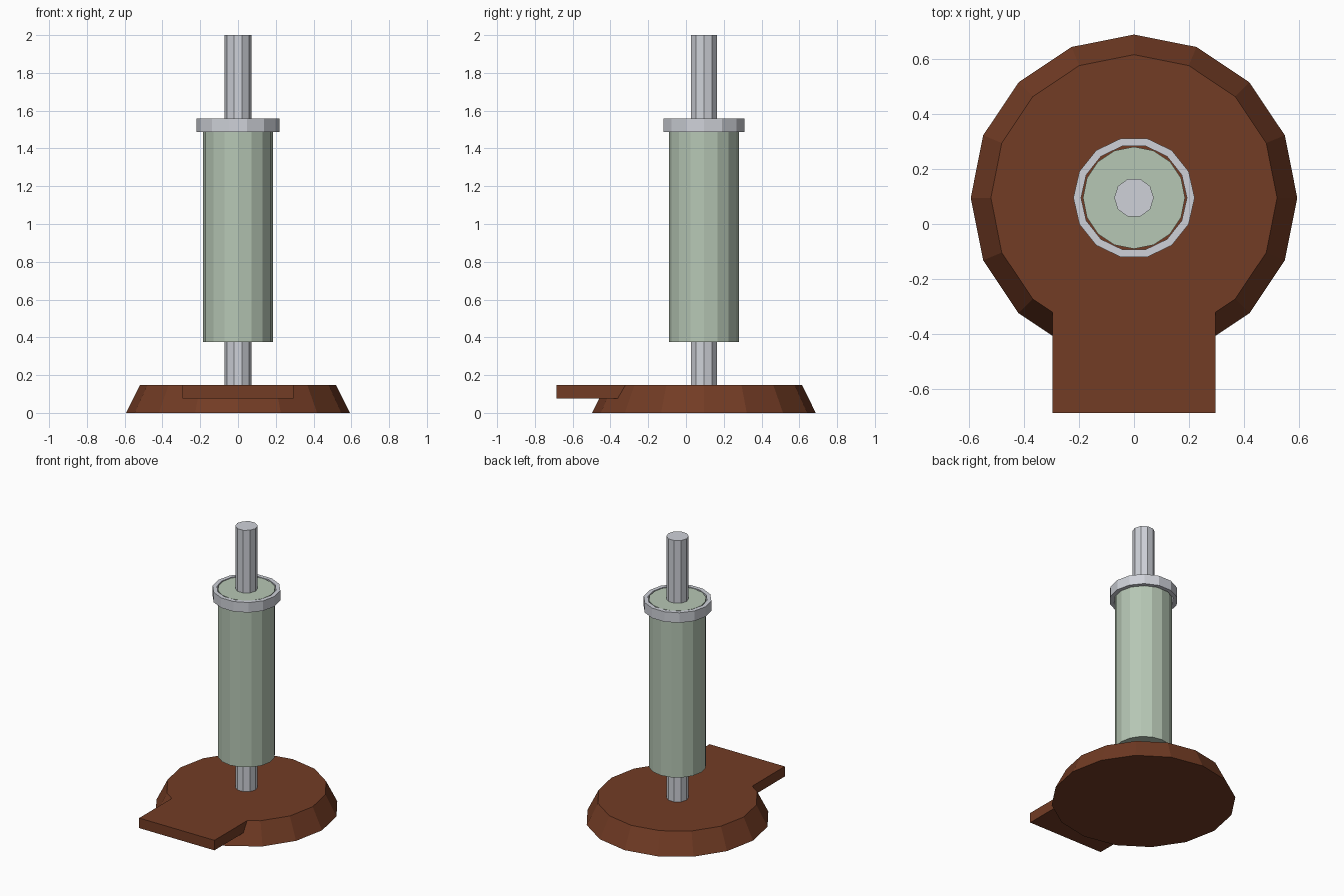
import bpy
import bmesh
from math import cos, sin, tau

if "Cube" in bpy.data.objects:
    bpy.data.objects.remove(bpy.data.objects["Cube"], do_unlink=True)

AXIS_Y = 0.095  # the post stands behind the centre of the base


def make_material(name, rgb):
    mat = bpy.data.materials.new(name)
    mat.use_nodes = True
    mat.diffuse_color = (*rgb, 1)
    mat.node_tree.nodes["Principled BSDF"].inputs["Base Color"].default_value = (*rgb, 1)
    return mat


brown = make_material("brown", (0.17, 0.045, 0.018))
steel = make_material("pale_grey", (0.62, 0.64, 0.69))
green = make_material("sage_green", (0.47, 0.57, 0.46))


def finish(name, bm, mat):
    bmesh.ops.recalc_face_normals(bm, faces=bm.faces)
    mesh = bpy.data.meshes.new(name)
    bm.to_mesh(mesh)
    bm.free()
    mesh.materials.append(mat)
    obj = bpy.data.objects.new(name, mesh)
    bpy.context.collection.objects.link(obj)
    return obj


def lathe(name, profile, sides, mat, closed=False):
    """Faceted turned part from (radius, z) points; open profiles get caps."""
    bm = bmesh.new()
    rings = [[bm.verts.new((r * cos(tau * i / sides), AXIS_Y + r * sin(tau * i / sides), z))
              for i in range(sides)] for r, z in profile]
    pairs = list(zip(rings, rings[1:]))
    if closed:
        pairs.append((rings[-1], rings[0]))
    else:
        bm.faces.new(rings[0])
        bm.faces.new(rings[-1])
    for low, high in pairs:
        for i in range(sides):
            j = (i + 1) % sides
            bm.faces.new((low[i], low[j], high[j], high[i]))
    return finish(name, bm, mat)


def box(name, low, high, mat):
    bm = bmesh.new()
    bmesh.ops.create_cube(bm, size=1)
    for v in bm.verts:
        v.co = [(a + b) / 2 + c * (b - a) for a, b, c in zip(low, high, v.co)]
    return finish(name, bm, mat)


# Tapered base with the front tab fused into its flat top
base = lathe("base", [(0.592, 0), (0.519, 0.148)], 16, brown)
tab = box("front_tab", (-0.295, -0.685, 0.077), (0.295, -0.2, 0.148), brown)
union = base.modifiers.new("join_tab", "BOOLEAN")
union.operation = "UNION"
union.solver = "EXACT"
union.object = tab
bpy.context.view_layer.objects.active = base
bpy.ops.object.modifier_apply(modifier=union.name)
bpy.data.objects.remove(tab, do_unlink=True)

# Central rod, sleeve and the loose collar around the sleeve top
lathe("rod", [(0.072, 0.14), (0.072, 2.0)], 10, steel)
lathe("sleeve", [(0.185, 0.374), (0.185, 1.556)], 16, green)
lathe("collar", [(0.22, 1.487), (0.22, 1.558), (0.192, 1.558), (0.192, 1.487)],
      14, steel, closed=True)
